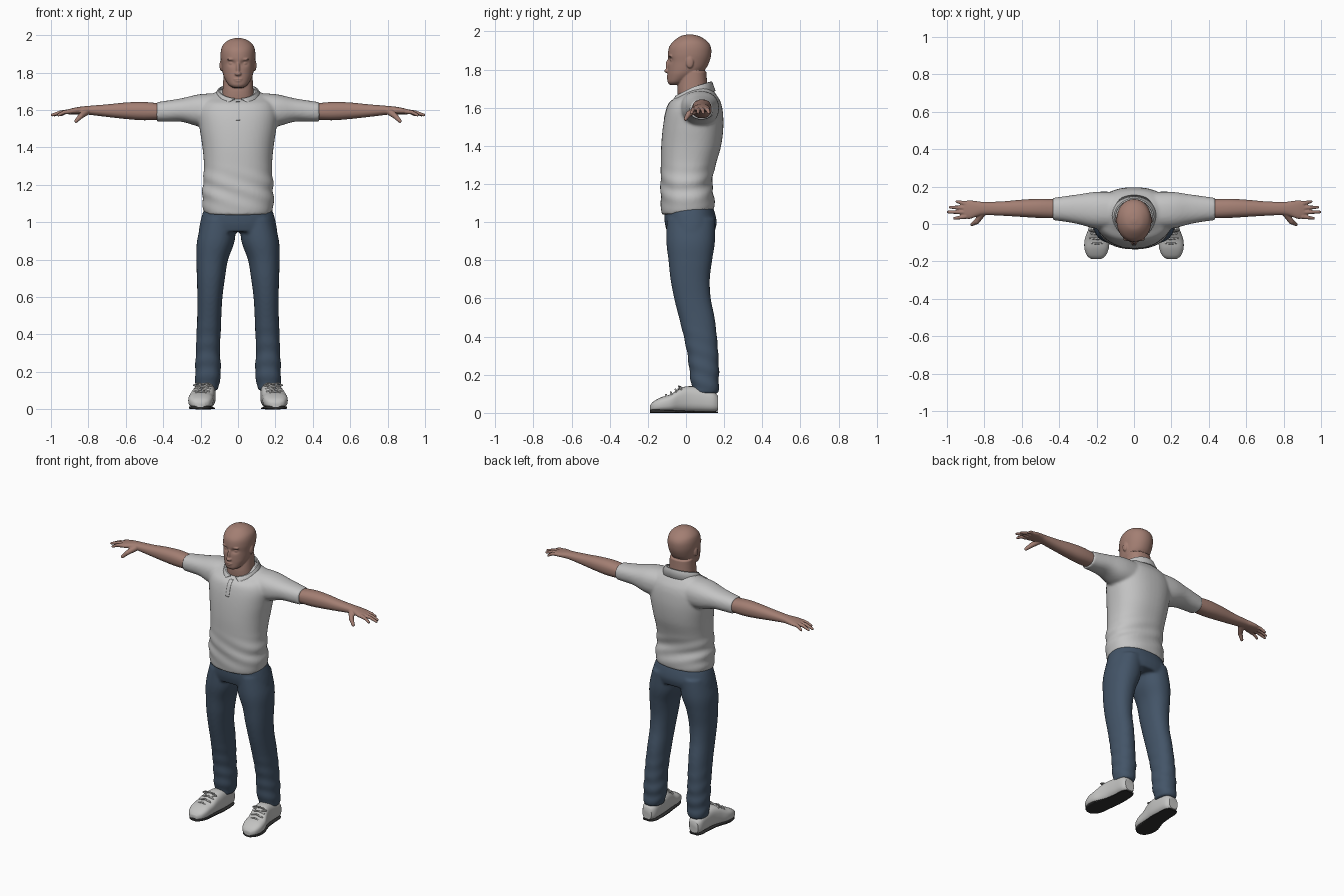
import bpy, bmesh
from math import sin, cos, pi, exp, copysign, radians
from mathutils import Vector, Matrix

cube = bpy.data.objects.get("Cube")
if cube:
    bpy.data.objects.remove(cube, do_unlink=True)


def material(name, red, green, blue):
    mat = bpy.data.materials.new(name)
    mat.use_nodes = True
    colour = (red, green, blue, 1)
    mat.diffuse_color = colour
    shader = mat.node_tree.nodes["Principled BSDF"]
    shader.inputs["Base Color"].default_value = colour
    shader.inputs["Roughness"].default_value = 0.8
    return mat


skin = material("skin", 0.365, 0.21, 0.17)
cloth = material("light_grey_cloth", 0.55, 0.55, 0.55)
denim = material("blue_denim", 0.057, 0.09, 0.138)
leather = material("off_white_leather", 0.55, 0.55, 0.54)
rubber = material("black_rubber", 0.03, 0.03, 0.03)


def dense(rows, steps):
    """Smooth curve through the rows of a loft."""
    result = []
    last = len(rows) - 1
    for i in range(last):
        around = [rows[min(max(i + k, 0), last)] for k in (-1, 0, 1, 2)]
        for s in range(steps):
            t = s / steps
            result.append([b + t / 2 * (c - a + t * (2*a - 5*b + 4*c - d + t * (3*b - a - 3*c + d)))
                           for a, b, c, d in zip(*around)])
    result.append(rows[-1])
    return result


def loft(bm, axis, rows, power=2.3, sides=40, steps=5, shape=None):
    """Closed skin over rows of (position, u min, u max, v min, v max)."""
    rings = []
    for t, u0, u1, v0, v1 in dense(rows, steps):
        ring = []
        for k in range(sides):
            c, s = cos(2 * pi * k / sides), sin(2 * pi * k / sides)
            u = (u0 + u1) / 2 + (u1 - u0) / 2 * copysign(abs(c) ** (2 / power), c)
            v = (v0 + v1) / 2 + (v1 - v0) / 2 * copysign(abs(s) ** (2 / power), s)
            point = Vector({"X": (t, u, v), "Y": (u, t, v), "Z": (u, v, t)}[axis])
            ring.append(bm.verts.new(shape(point) if shape else point))
        rings.append(ring)
    for low, high in zip(rings, rings[1:]):
        for k in range(sides):
            j = (k + 1) % sides
            bm.faces.new((low[k], low[j], high[j], high[k]))
    bm.faces.new(rings[0])
    bm.faces.new(rings[-1])


def ball(bm, centre, size):
    bmesh.ops.create_uvsphere(bm, u_segments=16, v_segments=10, radius=1,
                              matrix=Matrix.Translation(centre) @ Matrix.Diagonal((*size, 1)))


def limb(bm, points, start, end):
    """Rounded tapering rod along a few points."""
    count = len(points) - 1
    for i, point in enumerate(points):
        r = start + (end - start) * i / count
        ball(bm, point, (r, r, r))
        if i < count:
            p, q = Vector(point), Vector(points[i + 1])
            turn = (q - p).to_track_quat("Z", "Y").to_matrix().to_4x4()
            bmesh.ops.create_cone(bm, cap_ends=True, segments=12, radius1=r,
                                  radius2=r + (end - start) / count, depth=(q - p).length,
                                  matrix=Matrix.Translation((p + q) / 2) @ turn)


def finish(name, bm, mat, voxel=0, smooth=0, mirror=False):
    """Make the object; a voxel size fuses its pieces into one skin."""
    bmesh.ops.recalc_face_normals(bm, faces=bm.faces[:])
    for face in bm.faces:
        face.smooth = True
    mesh = bpy.data.meshes.new(name)
    bm.to_mesh(mesh)
    bm.free()
    mesh.materials.append(mat)
    obj = bpy.data.objects.new(name, mesh)
    bpy.context.collection.objects.link(obj)
    if voxel:
        fuse = obj.modifiers.new("fuse", "REMESH")
        fuse.mode = "VOXEL"
        fuse.voxel_size = voxel
        fuse.use_smooth_shade = True
        soften = obj.modifiers.new("soften", "SMOOTH")
        soften.factor = 0.5
        soften.iterations = smooth
    else:
        mesh.set_sharp_from_angle(angle=radians(45))
    if mirror:
        obj.modifiers.new("mirror", "MIRROR")
    return obj


def even(rows):
    """Rows of (z, half width, front, back) centred on x = 0."""
    return [(z, -w, w, front, back) for z, w, front, back in rows]


# Head with eye sockets, neck, nose, lips, brows, eyelids and ears
def sockets(p):
    if p.y < 0:
        p.y += 0.013 * exp(-((abs(p.x) - 0.034) / 0.019) ** 2 - ((p.z - 1.85) / 0.014) ** 2)
    return p


bm = bmesh.new()
loft(bm, "Z", even([(1.72, .028, -.085, -.03), (1.735, .05, -.096, 0), (1.77, .072, -.097, .06),
                    (1.8, .082, -.096, .1), (1.84, .088, -.094, .122), (1.88, .093, -.095, .132),
                    (1.92, .091, -.088, .13), (1.95, .079, -.064, .11), (1.975, .048, -.03, .07),
                    (1.985, .012, .01, .03)]), 2.1, 56, 6, sockets)
loft(bm, "Z", even([(1.62, .092, -.04, .125), (1.7, .083, -.045, .113), (1.79, .077, -.03, .107)]))
ball(bm, (0, -.098, 1.793), (.018, .016, .011))
ball(bm, (0, -.092, 1.82), (.011, .015, .036))
ball(bm, (0, -.091, 1.765), (.026, .012, .005))
ball(bm, (0, -.09, 1.755), (.022, .012, .005))
for side in (-1, 1):
    ball(bm, (side * .09, .02, 1.838), (.009, .02, .031))
    ball(bm, (side * .034, -.08, 1.871), (.026, .012, .007))
    ball(bm, (side * .033, -.071, 1.849), (.016, .011, .009))
finish("head", bm, skin, 0.004, 3)


# Shirt with sagging hem and waist folds
def waist_folds(p):
    weight = max(0, 1 - abs(p.z - 1.18) / 0.13)
    wave = 1 + 0.03 * weight * sin(70 * p.z + 25 * p.x)
    return Vector((p.x * wave, p.y * wave, p.z + 0.1 * p.y * max(0, 1.3 - p.z) * 4))


bm = bmesh.new()
loft(bm, "Z", even([(1.05, .18, -.127, .147), (1.1, .191, -.132, .15), (1.2, .188, -.133, .137),
                    (1.3, .182, -.132, .156), (1.4, .19, -.13, .184), (1.5, .205, -.121, .196),
                    (1.58, .213, -.106, .193), (1.63, .2, -.085, .182), (1.66, .18, -.04, .165),
                    (1.69, .13, .0, .143), (1.71, .09, .02, .12)]), 2.3, 48, 8, waist_folds)
sleeve = [(.08, -.03, .17, 1.5, 1.69), (.2, -.025, .172, 1.51, 1.685), (.3, 0, .158, 1.537, 1.663),
          (.38, .014, .147, 1.538, 1.65), (.435, .02, .14, 1.538, 1.642)]
loft(bm, "X", sleeve)
loft(bm, "X", [(-row[0], *row[1:]) for row in sleeve])
shirt = finish("shirt", bm, cloth, 0.009, 4)

# Folded collar, open at the throat
bm = bmesh.new()
columns = []
count = 40
for i in range(count + 1):
    a = (2 * i / count - 1) * 2.95
    b = a * 0.84
    front = max(0, -cos(b))
    top = 1.71 + 0.028 * cos(a) - 0.02 * max(0, -cos(a))
    columns.append([bm.verts.new(p) for p in (
        (.094 * sin(a), .04 + .086 * cos(a), top - .035),
        (.098 * sin(a), .04 + .09 * cos(a), top),
        (.106 * sin(a), .04 + .097 * cos(a), top),
        (.137 * sin(b), .04 + .115 * cos(b) - .04 * front, top - .03 - .02 * abs(cos(b))))])
for left, right in zip(columns, columns[1:]):
    for k in range(3):
        bm.faces.new((left[k], left[k + 1], right[k + 1], right[k]))
collar = finish("collar", bm, cloth)
collar.modifiers.new("thickness", "SOLIDIFY").thickness = 0.006

# Button strip laid on the chest
bm = bmesh.new()
bmesh.ops.create_grid(bm, x_segments=4, y_segments=12, size=1,
                      matrix=Matrix.Translation((0, -.2, 1.595)) @ Matrix.Rotation(pi / 2, 4, "X")
                      @ Matrix.Diagonal((.012, .05, 1, 1)))
placket = finish("placket", bm, cloth)
wrap = placket.modifiers.new("wrap", "SHRINKWRAP")
wrap.target = shirt
wrap.wrap_method = "PROJECT"
wrap.use_project_y = True
wrap.offset = 0.002
placket.modifiers.new("thickness", "SOLIDIFY").thickness = 0.003

# Arms with hands
bm = bmesh.new()
loft(bm, "X", [(.38, .03, .13, 1.55, 1.63), (.5, .032, .135, 1.545, 1.643), (.6, .038, .13, 1.552, 1.64),
               (.7, .044, .121, 1.563, 1.63), (.8, .048, .118, 1.575, 1.622), (.84, .04, .122, 1.577, 1.618),
               (.88, .027, .126, 1.577, 1.611), (.91, .033, .121, 1.577, 1.603)])
for knuckle, reach, spread in ((.04, .96, .03), (.063, .994, .064), (.086, .982, .09), (.109, .947, .12)):
    limb(bm, [(.9, knuckle, 1.592), ((.9 + reach) / 2, (knuckle + spread) / 2, 1.588),
              (reach, spread, 1.573)], .013, .008)
limb(bm, [(.81, .06, 1.592), (.84, .014, 1.568), (.866, -.002, 1.541)], .02, .01)
finish("arms", bm, skin, 0.004, 2, mirror=True)


# Trousers with creased ankles
def creases(p):
    weight = max(0, 1 - p.z / 0.5) * 0.06
    wave = weight * sin(75 * p.z + 25 * p.y)
    return p + Vector((p.x - copysign(.16, p.x), p.y - .09, 0)) * wave


bm = bmesh.new()
loft(bm, "Z", even([(1.1, .165, -.105, .13), (1.06, .185, -.113, .148), (1, .202, -.112, .161),
                    (.95, .21, -.1, .15)]))
leg = [(1.02, .01, .19, -.1, .152), (.9, .018, .219, -.103, .152), (.8, .053, .222, -.092, .137),
       (.7, .07, .22, -.081, .125), (.6, .083, .217, -.062, .13), (.5, .089, .218, -.037, .15),
       (.4, .093, .222, -.012, .162), (.3, .096, .226, .008, .17), (.2, .092, .229, .02, .173),
       (.1, .106, .227, .036, .17)]
loft(bm, "Z", leg, 2.2, 40, 8, creases)
loft(bm, "Z", [(z, -outer, -inner, front, back) for z, inner, outer, front, back in leg],
     2.2, 40, 8, creases)
finish("trousers", bm, denim, 0.009, 4)

# Shoes, soles and laces
shoe = [(-.188, .178, .226, .012, .04), (-.17, .152, .25, .008, .06), (-.13, .135, .265, .006, .082),
        (-.08, .13, .263, .006, .098), (-.03, .125, .245, .006, .13), (.02, .12, .232, .006, .14),
        (.08, .12, .226, .006, .132), (.14, .125, .222, .006, .115), (.168, .142, .208, .012, .09)]
bm = bmesh.new()
loft(bm, "Y", shoe, 2.8, 32)
finish("shoes", bm, leather, mirror=True)

bm = bmesh.new()
loft(bm, "Y", [(y, x0 + .004, x1 - .004, 0, max(.007, .011 - .05 * y)) for y, x0, x1, low, high in shoe],
     5, 32)
finish("soles", bm, rubber, mirror=True)

bm = bmesh.new()
for step in range(4):
    y, x, z = -.1 + step * .025, .198 - step * .004, .095 + step * .014
    limb(bm, [(x - .04, y, z - .014), (x, y - .005, z), (x + .04, y, z - .014)], .005, .005)
for side in (-1, 1):
    limb(bm, [(.187, -.03, .136), (.187 + side * .03, -.038, .14), (.187 + side * .05, -.035, .128),
              (.187 + side * .025, -.042, .123)], .004, .004)
finish("laces", bm, leather, mirror=True)
